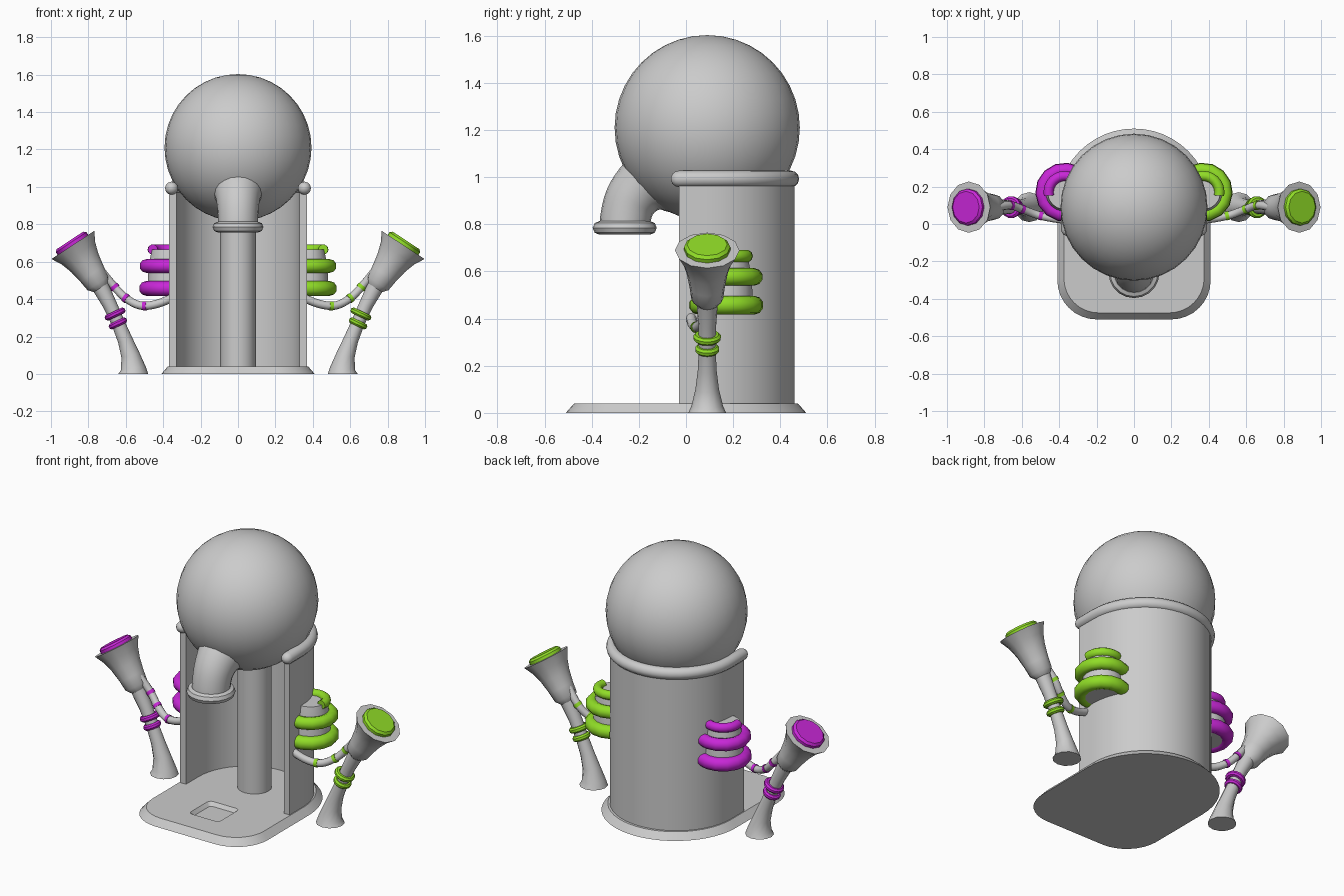
import bpy, bmesh
from math import sin, cos, pi, radians, sqrt
from mathutils import Vector

if "Cube" in bpy.data.objects:
    bpy.data.objects.remove(bpy.data.objects["Cube"])


def material(name, rgb):
    m = bpy.data.materials.new(name)
    m.diffuse_color = (*rgb, 1)
    m.use_nodes = True
    m.node_tree.nodes["Principled BSDF"].inputs["Base Color"].default_value = m.diffuse_color
    return m


GREEN = material("green", (0.28, 0.72, 0.02))
PURPLE = material("purple", (0.58, 0.02, 0.68))


def finish(name, bm, mat=None):
    bmesh.ops.recalc_face_normals(bm, faces=bm.faces)
    me = bpy.data.meshes.new(name)
    bm.to_mesh(me)
    bm.free()
    ob = bpy.data.objects.new(name, me)
    bpy.context.collection.objects.link(ob)
    if mat:
        me.materials.append(mat)
    return ob


def loft(name, rings, mat=None, closed=False):
    """Bridge equal-length rings of points; cap both ends unless closed."""
    bm = bmesh.new()
    vs = [[bm.verts.new(p) for p in ring] for ring in rings]
    pairs = list(zip(vs, vs[1:])) + ([(vs[-1], vs[0])] if closed else [])
    n = len(vs[0])
    for a, b in pairs:
        for i in range(n):
            j = (i + 1) % n
            bm.faces.new((a[i], a[j], b[j], b[i]))
    if not closed:
        bm.faces.new(vs[0][::-1])
        bm.faces.new(vs[-1])
    return finish(name, bm, mat)


def sweep(name, pts, radii, sides=12, mat=None, closed=False):
    """Round tube along a path with a radius per point."""
    pts = [Vector(p) for p in pts]
    if not isinstance(radii, (list, tuple)):
        radii = [radii] * len(pts)
    n, rings, prev = len(pts), [], None
    for i, p in enumerate(pts):
        if closed:
            t = pts[(i + 1) % n] - pts[i - 1]
        else:
            t = pts[min(i + 1, n - 1)] - pts[max(i - 1, 0)]
        t.normalize()
        if prev is None:
            u = t.cross(Vector((0, 1, 0)) if abs(t.y) < 0.9 else Vector((0, 0, 1))).normalized()
        else:
            u = (prev.rotation_difference(t) @ u).normalized()
        v, prev = t.cross(u), t
        rings.append([p + radii[i] * (cos(a) * u + sin(a) * v)
                      for a in (2 * pi * k / sides for k in range(sides))])
    return loft(name, rings, mat, closed)


def smooth_path(pts, steps=4):
    """Catmull-Rom through points of any dimension."""
    q = [pts[0]] + list(pts) + [pts[-1]]
    out = []
    for i in range(1, len(q) - 2):
        for s in range(steps):
            t = s / steps
            out.append([0.5 * (2 * b + (c - a) * t + (2 * a - 5 * b + 4 * c - d) * t * t
                               + (3 * b - a - 3 * c + d) * t ** 3)
                        for a, b, c, d in zip(q[i - 1], q[i], q[i + 1], q[i + 2])])
    return out + [list(pts[-1])]


def arc(cx, cy, r, a0, a1, n):
    return [(cx + r * cos(radians(a0 + (a1 - a0) * i / n)),
             cy + r * sin(radians(a0 + (a1 - a0) * i / n))) for i in range(n + 1)]


def at_z(outline, z):
    return [(x, y, z) for x, y in outline]


def ring_about(name, c, axis, R, r, mat=None, n=16, sides=8):
    """Torus around an axis."""
    axis = Vector(axis).normalized()
    u = axis.cross(Vector((0, 1, 0))).normalized()
    v = axis.cross(u)
    pts = [Vector(c) + R * (cos(2 * pi * k / n) * u + sin(2 * pi * k / n) * v) for k in range(n)]
    return sweep(name, pts, r, sides, mat, closed=True)


# Base plate: round back, rounded front corners, sloped rim
def base_outline(r, front, c):
    return (arc(0, 0.1, r, 0, 180, 24) + arc(-r + c, front + c, c, 180, 270, 8)
            + arc(r - c, front + c, c, 270, 360, 8))


base = loft("base_plate", [at_z(base_outline(0.41, -0.51, 0.21), 0),
                           at_z(base_outline(0.375, -0.475, 0.185), 0.04)])


# Drip recess cut into the plate
def square(h, c, y=-0.23):
    return sum((arc(sx * (h - c), y + sy * (h - c), c, a, a + 90, 3)
                for sx, sy, a in ((1, 1, 0), (-1, 1, 90), (-1, -1, 180), (1, -1, 270))), [])


cutter = loft("recess_cutter", [at_z(square(0.085, 0.02), 0.018),
                                at_z(square(0.102, 0.025), 0.041),
                                at_z(square(0.102, 0.025), 0.06)])
cutter.hide_render = True
mod = base.modifiers.new("recess", 'BOOLEAN')
mod.operation, mod.object = 'DIFFERENCE', cutter
bpy.context.view_layer.objects.active = base
bpy.ops.object.modifier_apply(modifier=mod.name)
bpy.data.objects.remove(cutter)

# U-shaped body shell, open at the front
shell = ([(0.37, -0.03)] + arc(0, 0.09, 0.37, 0, 180, 24) + [(-0.37, -0.03), (-0.33, -0.03)]
         + arc(0, 0.09, 0.33, 180, 0, 24) + [(0.33, -0.03)])
loft("body_shell", [at_z(shell, 0.03), at_z(shell, 1.0)])

# Rounded rim along the shell's top edge
ends = [(-0.064, 0.006), (-0.057, 0.022), (-0.045, 0.031), (-0.03, 0.035)]
R = 0.355
rim = [(R, y) for y, _ in ends] + arc(0, 0.09, R, 0, 180, 24) + [(-R, y) for y, _ in ends[::-1]]
rr = [r for _, r in ends]
sweep("shell_rim", at_z(rim, 0.993), rr + [0.035] * 25 + rr[::-1], 12)

# Centre pillar and globe
sweep("centre_pillar", [(0, 0.16, 0.03), (0, 0.16, 0.95)], 0.095, 24)
bm = bmesh.new()
bmesh.ops.create_uvsphere(bm, u_segments=32, v_segments=20, radius=0.393)
bmesh.ops.translate(bm, verts=bm.verts, vec=(0, 0.09, 1.21))
finish("globe", bm)

# Spout: flares out of the globe and turns down to a lip
spout = smooth_path([(0, 0.02, 1.06, 0.23), (0, -0.09, 1.01, 0.175), (0, -0.18, 0.965, 0.128),
                     (0, -0.235, 0.90, 0.112), (0, -0.258, 0.82, 0.107), (0, -0.26, 0.765, 0.107)])
sweep("spout", [p[:3] for p in spout], [p[3] for p in spout], 20)
ring_about("spout_lip", (0, -0.26, 0.785), (0, 0, 1), 0.107, 0.029, n=20)

# Side coil, hose and horn, once per side
for s, side, mat in ((1, "right", GREEN), (-1, "left", PURPLE)):
    def m(p):
        return (s * p[0], p[1], p[2])

    # Coil core and its stacked coloured coils, ending inside the shell wall
    cx, cy = 0.37, 0.17
    loft(side + "_coil_core", [[m(p) for p in at_z(arc(cx, cy, r, -100, 122, 12), z)]
                               for r, z in ((0.115, 0.425), (0.11, 0.57), (0.092, 0.665))])
    for i, (cr, tr, z, a0, a1) in enumerate(((0.12, 0.04, 0.457, -100, 120),
                                             (0.12, 0.037, 0.577, -100, 120),
                                             (0.087, 0.027, 0.665, -12, 122))):
        sweep(f"{side}_coil_{i + 1}", [m(p) for p in at_z(arc(cx, cy, cr, a0, a1, 9), z)],
              tr, 10, mat)

    # Hose from shell to horn with coloured bands
    hose = [m(p) for p in smooth_path([(0.345, 0.02, 0.41), (0.43, 0.03, 0.375), (0.52, 0.05, 0.365),
                                       (0.60, 0.08, 0.405), (0.66, 0.10, 0.465), (0.73, 0.09, 0.55)])]
    sweep(side + "_hose", hose, 0.022, 10)
    for i, k in enumerate((7, 12, 16)):
        c, t = Vector(hose[k]), (Vector(hose[k + 1]) - Vector(hose[k - 1])).normalized()
        sweep(f"{side}_hose_band_{i + 1}", [c - 0.01 * t, c + 0.01 * t], 0.025, 10, mat)

    # Horn stem with flared foot
    stem = [(0.56, 0, 0.08), (0.56, 0.03, 0.067), (0.575, 0.1, 0.05), (0.603, 0.18, 0.04),
            (0.64, 0.27, 0.036), (0.685, 0.37, 0.038), (0.735, 0.465, 0.045)]
    sweep(side + "_horn_stem", [m((x, 0.09, z)) for x, z, _ in stem], [r for *_, r in stem], 12)
    for i, (x, z, r) in enumerate(((0.657, 0.32, 0.043), (0.642, 0.27, 0.036))):
        ring_about(f"{side}_stem_ring_{i + 1}", m((x, 0.09, z)), m((0.42, 0, 0.9)), r, 0.017, mat, 14)

    # Horn cup and the coloured disc in its mouth
    axis = Vector(m((0.55, 0, 0.835)))
    low = Vector(m((0.748, 0.09, 0.485)))
    cup = [(-0.03, 0.043), (0, 0.068), (0.06, 0.075), (0.13, 0.088), (0.19, 0.107), (0.245, 0.137)]
    sweep(side + "_horn_cup", [low + d * axis for d, _ in cup], [r for _, r in cup], 12)
    disc = [(0.235, 0.098), (0.262, 0.098), (0.274, 0.085)]
    sweep(side + "_horn_disc", [low + d * axis for d, _ in disc], [r for _, r in disc], 12, mat)

# Smooth shading with kept edges
for ob in list(bpy.context.scene.objects):
    bpy.ops.object.select_all(action='DESELECT')
    ob.select_set(True)
    bpy.context.view_layer.objects.active = ob
    bpy.ops.object.shade_smooth_by_angle(angle=radians(40))
